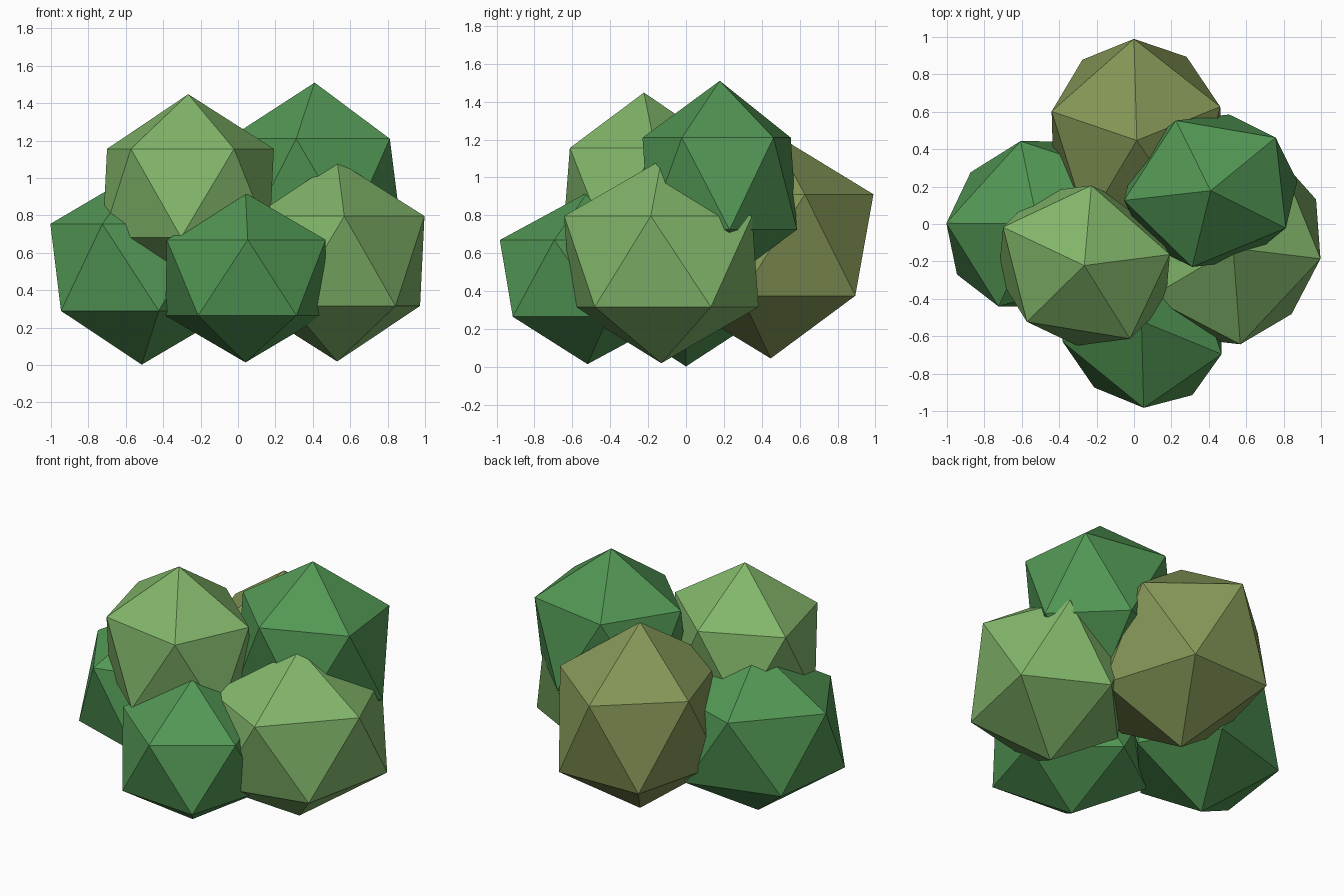
import bpy
from math import radians

if "Cube" in bpy.data.objects:
    bpy.data.objects.remove(bpy.data.objects["Cube"])


def make_material(name, rgb):
    mat = bpy.data.materials.new(name)
    mat.diffuse_color = (*rgb, 1)
    mat.use_nodes = True
    mat.node_tree.nodes["Principled BSDF"].inputs["Base Color"].default_value = mat.diffuse_color
    return mat


dark = make_material("dark_green", (0.085, 0.31, 0.09))
light = make_material("light_green", (0.225, 0.47, 0.145))
olive = make_material("olive_green", (0.235, 0.31, 0.095))

# Bush clumps: name, centre, half sizes, turn about z in degrees, colour
clumps = [
    ("left_clump", (-0.515, 0.0, 0.522), (0.569, 0.499, 0.520), 32, dark),
    ("front_clump", (0.04, -0.52, 0.467), (0.536, 0.481, 0.453), 124.6, dark),
    ("right_clump", (0.53, -0.13, 0.556), (0.604, 0.517, 0.537), 62.4, light),
    ("back_clump", (0.015, 0.447, 0.643), (0.607, 0.530, 0.599), 91.6, olive),
    ("upper_right_clump", (0.41, 0.178, 0.967), (0.521, 0.463, 0.543), 186.4, dark),
    ("upper_left_clump", (-0.266, -0.222, 0.919), (0.537, 0.474, 0.529), 154.7, light),
]

# Each clump is a flat-shaded, stretched icosahedron
for name, centre, size, turn, mat in clumps:
    bpy.ops.mesh.primitive_ico_sphere_add(
        subdivisions=1, radius=1, location=centre, rotation=(0, 0, radians(turn)))
    clump = bpy.context.object
    clump.name = name
    clump.scale = size
    clump.data.materials.append(mat)
